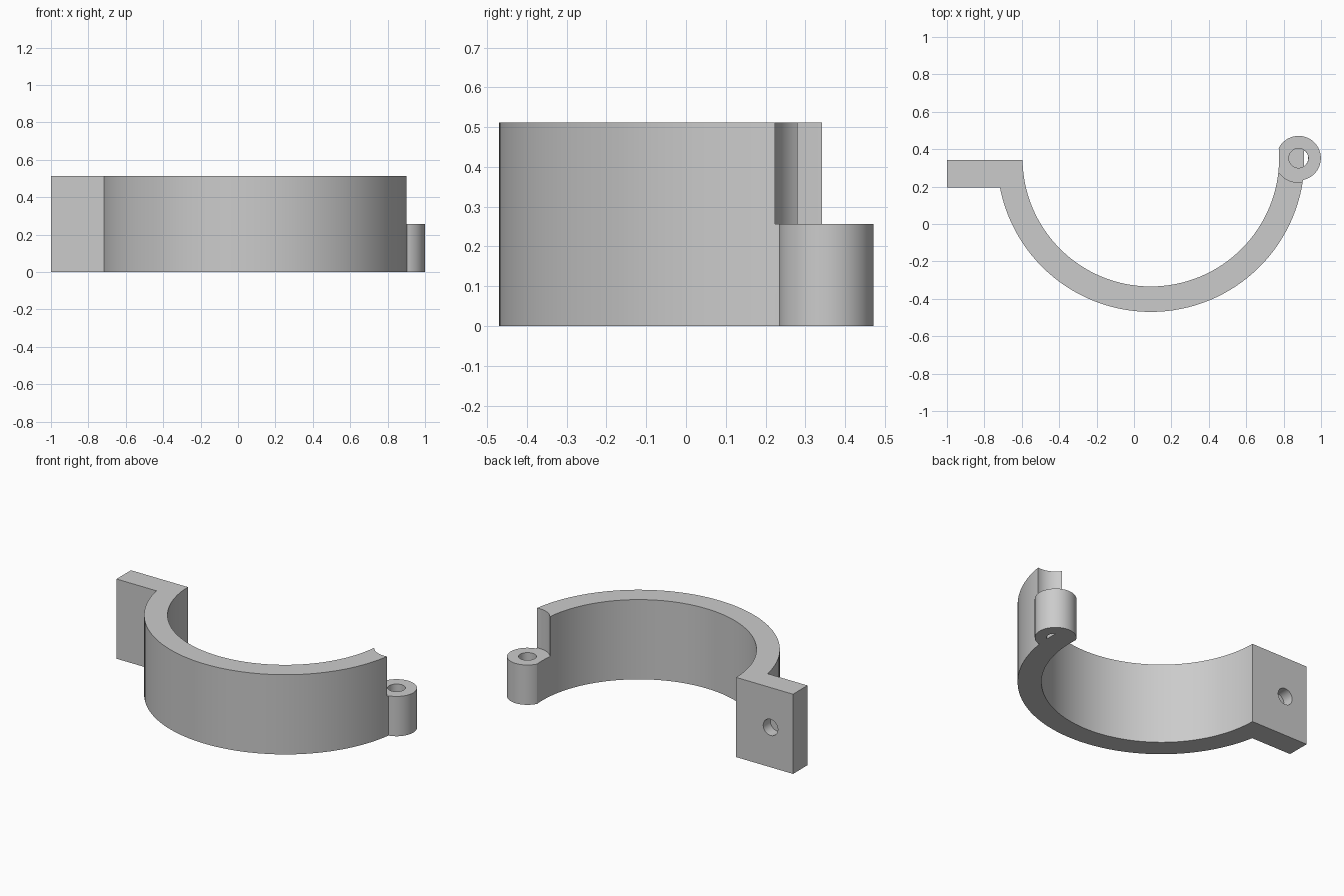
import bpy
from math import cos, sin, pi, acos
from mathutils import Matrix
import bmesh

cube = bpy.data.objects.get("Cube")
if cube:
    bpy.data.objects.remove(cube, do_unlink=True)

grey = bpy.data.materials.new("plain grey")
grey.use_nodes = True
tone = (0.6, 0.6, 0.6, 1)
grey.diffuse_color = tone
grey.node_tree.nodes["Principled BSDF"].inputs["Base Color"].default_value = tone

HEIGHT, LUG_TOP = 0.512, 0.256
RING = (0.09, 0.352)
PIN = (0.88, 0.352)
BOLT_X, BOLT_Z = -0.84, 0.256
PIN_R = 0.052
BACK, FRONT = 0.342, 0.195


def arc(center, radius, count, start=0.0, sweep=2 * pi):
    return [(center[0] + radius * cos(start + sweep * i / count),
             center[1] + radius * sin(start + sweep * i / count)) for i in range(count)]


def prism(name, points, low, high, along_y=False):
    """Extrude an outline along z, or an x-z outline along y."""
    bm = bmesh.new()
    face = bm.faces.new([bm.verts.new((a, b, low)) for a, b in points])
    top = bmesh.ops.extrude_face_region(bm, geom=[face])["geom"]
    bmesh.ops.translate(bm, vec=(0, 0, high - low),
                        verts=[v for v in top if isinstance(v, bmesh.types.BMVert)])
    if along_y:
        bm.transform(Matrix(((1, 0, 0, 0), (0, 0, 1, 0), (0, 1, 0, 0), (0, 0, 0, 1))))
    bmesh.ops.recalc_face_normals(bm, faces=bm.faces)
    mesh = bpy.data.meshes.new(name)
    bm.to_mesh(mesh)
    bm.free()
    mesh.materials.append(grey)
    obj = bpy.data.objects.new(name, mesh)
    bpy.context.collection.objects.link(obj)
    return obj


def box(name, x0, x1, y0, y1, z0, z1):
    return prism(name, [(x0, y0), (x1, y0), (x1, y1), (x0, y1)], z0, z1)


def combine(target, tool, operation):
    mod = target.modifiers.new(operation.title(), "BOOLEAN")
    mod.operation, mod.solver, mod.object = operation, "EXACT", tool
    bpy.context.view_layer.objects.active = target
    bpy.ops.object.modifier_apply(modifier=mod.name)
    bpy.data.objects.remove(tool, do_unlink=True)


# Half ring, with room above the hinge lug for the mating half
clamp = prism("half_clamp", arc(RING, 0.822, 128), 0, HEIGHT)
combine(clamp, box("back_half", -2, 2, BACK, 2, -1, 1), "DIFFERENCE")
combine(clamp, prism("hinge_clearance", arc(PIN, 0.13, 64), LUG_TOP, 1), "DIFFERENCE")

# Bolt flange and hinge lug, then the bore through everything
combine(clamp, box("bolt_flange", -1, -0.5, FRONT, BACK, 0, HEIGHT), "UNION")
combine(clamp, prism("hinge_lug", arc(PIN, 0.119, 64), 0, LUG_TOP), "UNION")
combine(clamp, prism("bore", arc(RING, 0.686, 128), -1, 1), "DIFFERENCE")

# Pin hole, with a thin floor left under the ring side
combine(clamp, prism("pin_hole", arc(PIN, PIN_R, 48), 0.02, 1), "DIFFERENCE")
half = acos(0.03 / PIN_R)
segment = arc(PIN, PIN_R - 0.0005, 13, -half, 2 * half * 13 / 12)
combine(clamp, prism("pin_hole_opening", segment, -0.1, 0.1), "DIFFERENCE")

# Hexagonal nut pocket and bolt hole, with a thin web between them
bolt = (BOLT_X, BOLT_Z)
combine(clamp, prism("nut_pocket", arc(bolt, 0.11, 6, pi / 2), 0, FRONT + 0.05, True), "DIFFERENCE")
shaft = arc(bolt, PIN_R, 48)
combine(clamp, prism("bolt_hole_front", shaft, 0.1, FRONT + 0.065, True), "DIFFERENCE")
combine(clamp, prism("bolt_hole_back", shaft, FRONT + 0.075, 1, True), "DIFFERENCE")

# Smooth curves, sharp corners
bpy.ops.object.select_all(action="DESELECT")
clamp.select_set(True)
bpy.context.view_layer.objects.active = clamp
bpy.ops.object.shade_smooth_by_angle(angle=0.5)
